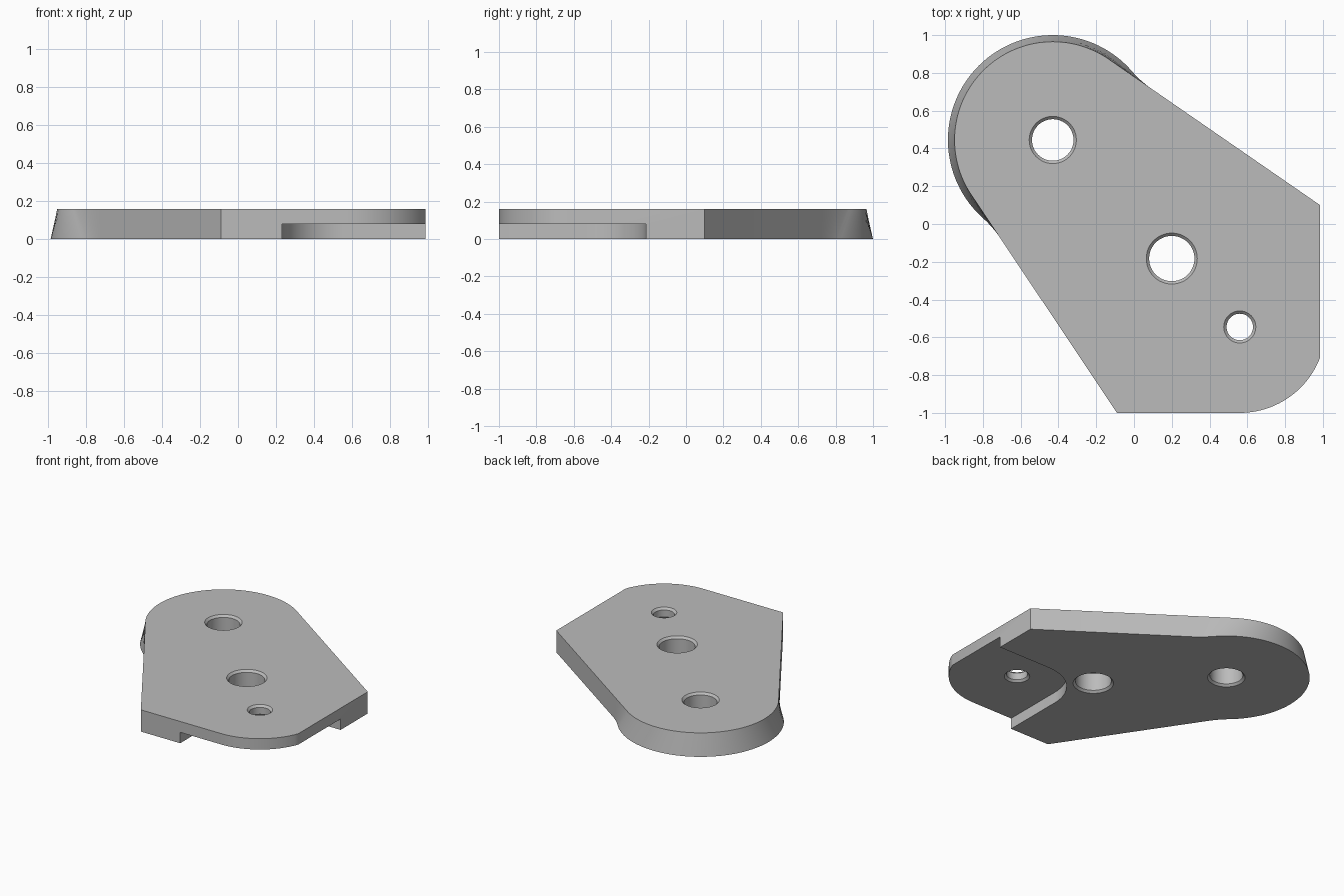
import bpy, bmesh, math
from mathutils import Vector

if "Cube" in bpy.data.objects:
    bpy.data.objects.remove(bpy.data.objects["Cube"])

HEIGHT, STEP = 0.16, 0.08
ROUND = Vector((-0.43, 0.445))      # centre of the large rounded end
R_TOP, R_BOTTOM, FILLET = 0.52, 0.555, 0.555
PIVOT = Vector((0.56, -0.545))      # centre of the small corner
R_CORNER, R_RECESS = 0.455, 0.33
EDGE = 0.985

metal = bpy.data.materials.new("plain grey")
metal.use_nodes = True
GREY = (0.5, 0.5, 0.5, 1)
metal.diffuse_color = GREY
metal.node_tree.nodes["Principled BSDF"].inputs["Base Color"].default_value = GREY


def polar(angle, r=1.0):
    return Vector((math.cos(angle), math.sin(angle))) * r


def spread(a, b, n):
    return [a + (b - a) * i / n for i in range(n + 1)]


def arc(centre, r, a, b, n):
    return [centre + polar(t, r) for t in spread(a, b, n)]


def loft(name, rings):
    """Solid through rings of (points, z), capped at both ends."""
    bm = bmesh.new()
    loops = [[bm.verts.new((p.x, p.y, z)) for p in pts] for pts, z in rings]
    for low, high in zip(loops, loops[1:]):
        for i in range(len(low)):
            j = (i + 1) % len(low)
            bm.faces.new((low[i], low[j], high[j], high[i]))
    bm.faces.new(loops[0][::-1])
    bm.faces.new(loops[-1])
    bmesh.ops.recalc_face_normals(bm, faces=bm.faces)
    mesh = bpy.data.meshes.new(name)
    bm.to_mesh(mesh)
    bm.free()
    mesh.materials.append(metal)
    obj = bpy.data.objects.new(name, mesh)
    bpy.context.collection.objects.link(obj)
    return obj


def flare(corner, side):
    """Bottom fillet and matching straight top run beside the rounded end."""
    rel = corner - ROUND
    a = math.atan2(rel.y, rel.x) + side * math.acos(R_TOP / rel.length)
    run = math.sqrt((R_BOTTOM + FILLET) ** 2 - (R_TOP + FILLET) ** 2)
    along = Vector((math.sin(a), -math.cos(a))) * side * run
    delta = side * math.atan2(run, R_TOP + FILLET)
    centre = ROUND + polar(a, R_TOP + FILLET) + along
    low = arc(centre, FILLET, a + math.pi, a - delta + math.pi, 12)
    tangent = ROUND + polar(a, R_TOP)
    high = spread(tangent + along, tangent, 12)
    return a, a - delta, low, high


# Plate outline, shared straight sides with a flared rounded end
right_corner, front_corner = Vector((EDGE, 0.10)), Vector((-0.09, -1))
a1, b1, low1, high1 = flare(right_corner, 1)
a2, b2, low2, high2 = flare(front_corner, -1)
a2, b2 = a2 + math.tau, b2 + math.tau
end_angle = -math.acos((EDGE - PIVOT.x) / R_CORNER)
base = [front_corner] + arc(PIVOT, R_CORNER, -math.pi / 2, end_angle, 20) + [right_corner]
low = base + low1 + arc(ROUND, R_BOTTOM, b1, b2, 64)[1:-1] + low2[::-1]
high = base + high1 + arc(ROUND, R_TOP, a1, a2, 64)[1:-1] + high2[::-1]
plate = loft("mounting_plate", [(low, 0), (high, HEIGHT)])

# Recess under the small corner
recess = ([Vector((PIVOT.x - R_RECESS, -1.2)), Vector((1.2, -1.2)),
           Vector((1.2, PIVOT.y + R_RECESS))]
          + arc(PIVOT, R_RECESS, math.pi / 2, math.pi, 24))
cutters = [loft("recess_cutter", [(recess, -0.1), (recess, STEP)])]


# Through holes, chamfered at both faces
def hole(name, centre, r, bottom):
    c, over = 0.015, 0.02
    rings = [(r + c + over, bottom - over), (r, bottom + c),
             (r, HEIGHT - c), (r + c + over, HEIGHT + over)]
    return loft(name, [(arc(centre, q, 0, math.tau, 48)[:-1], z) for q, z in rings])


cutters += [hole("round_end_hole_cutter", ROUND, 0.11, 0),
            hole("middle_hole_cutter", Vector((0.2, -0.183)), 0.12, 0),
            hole("corner_hole_cutter", PIVOT, 0.07, STEP)]

bpy.ops.object.select_all(action='DESELECT')
plate.select_set(True)
bpy.context.view_layer.objects.active = plate
for cutter in cutters:
    cutter.hide_render = True
    mod = plate.modifiers.new(cutter.name, 'BOOLEAN')
    mod.operation, mod.solver, mod.object = 'DIFFERENCE', 'EXACT', cutter
    bpy.ops.object.modifier_apply(modifier=mod.name)
    bpy.data.objects.remove(cutter)

bpy.ops.object.shade_smooth_by_angle(angle=math.radians(30))
